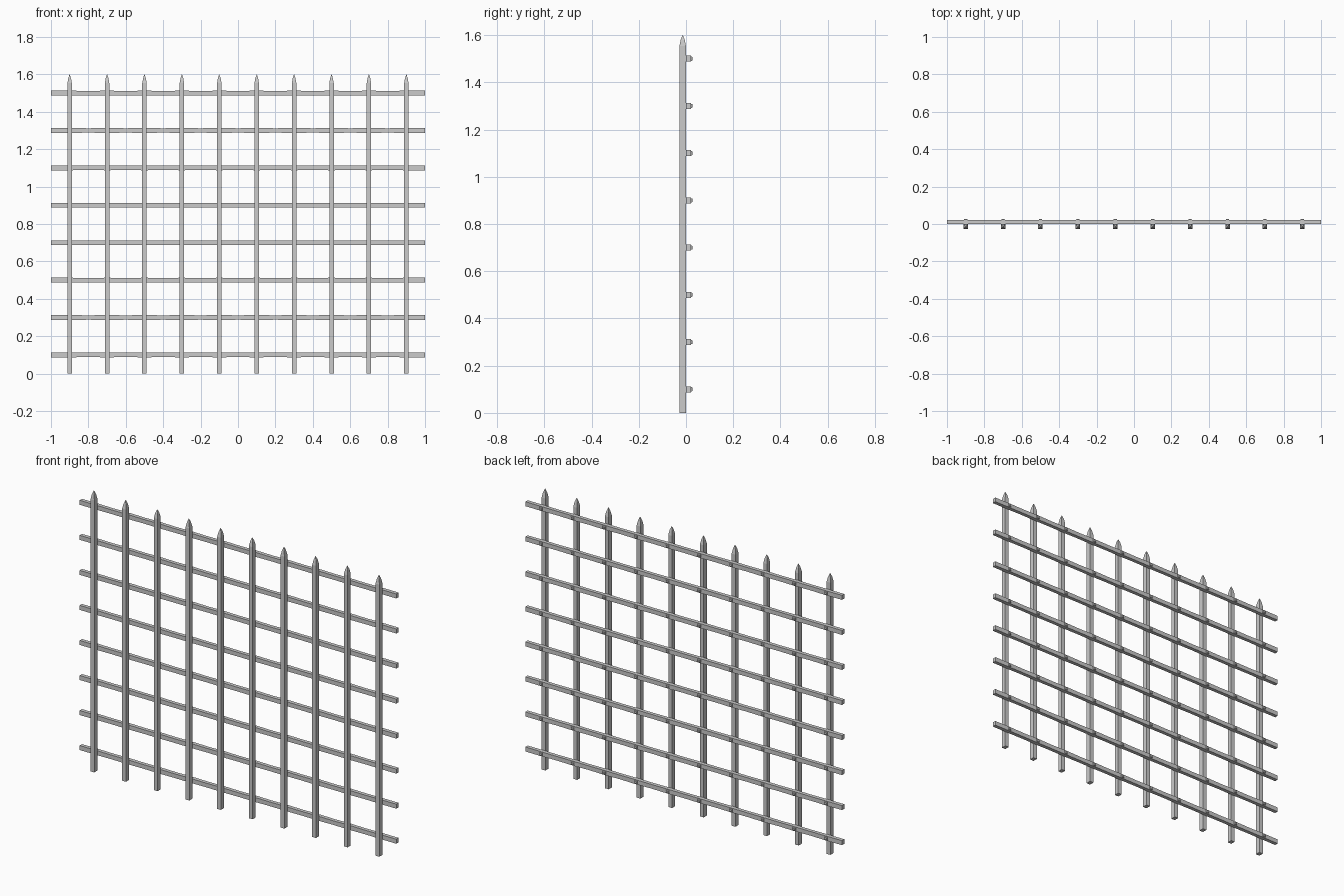
import bpy, bmesh

if "Cube" in bpy.data.objects:
    bpy.data.objects.remove(bpy.data.objects["Cube"])


def loft(name, rings):
    """Skin a list of equal-sized point rings and cap both ends."""
    bm = bmesh.new()
    loops = [[bm.verts.new(p) for p in ring] for ring in rings]
    n = len(loops[0])
    for a, b in zip(loops, loops[1:]):
        for i in range(n):
            j = (i + 1) % n
            bm.faces.new((a[i], a[j], b[j], b[i]))
    bm.faces.new(loops[0])
    bm.faces.new(loops[-1])
    bmesh.ops.recalc_face_normals(bm, faces=bm.faces)
    me = bpy.data.meshes.new(name)
    bm.to_mesh(me)
    bm.free()
    ob = bpy.data.objects.new(name, me)
    bpy.context.collection.objects.link(ob)
    return ob


def rect(cx, cy, hx, hy, z):
    return [(cx - hx, cy - hy, z), (cx + hx, cy - hy, z),
            (cx + hx, cy + hy, z), (cx - hx, cy + hy, z)]


bar_xs = [-0.9 + 0.2 * i for i in range(10)]
rail_zs = [0.1 + 0.2 * i for i in range(8)]

# Upright bars with pointed tips
for x in bar_xs:
    loft("upright_bar", [rect(x, -0.014, 0.012 * s, 0.014 * s, z)
                         for z, s in ((0, 1), (1.553, 1), (1.58, 0.6), (1.6, 0.06))])


# Rails behind the bars, slightly slimmer between crossings
def rail_ring(x, z, h, d):
    return [(x, 0, z - h), (x, d, z - h), (x, d, z + h), (x, 0, z + h)]


for z in rail_zs:
    rings = [rail_ring(-1, z, 0.0128, 0.021)]
    for i, x in enumerate(bar_xs):
        rings.append(rail_ring(x, z, 0.0128, 0.022))
        if i < 9:
            rings.append(rail_ring(x + 0.1, z, 0.0118, 0.021))
    rings.append(rail_ring(1, z, 0.0128, 0.021))
    loft("cross_rail", rings)

# Small rivet heads at every crossing
for z in rail_zs:
    for x in bar_xs:
        rings = []
        for y, r in ((0.018, 0.009), (0.025, 0.009), (0.028, 0.006)):
            rings.append([(x - r, y, z - r), (x + r, y, z - r),
                          (x + r, y, z + r), (x - r, y, z + r)])
        loft("rivet_head", rings)
